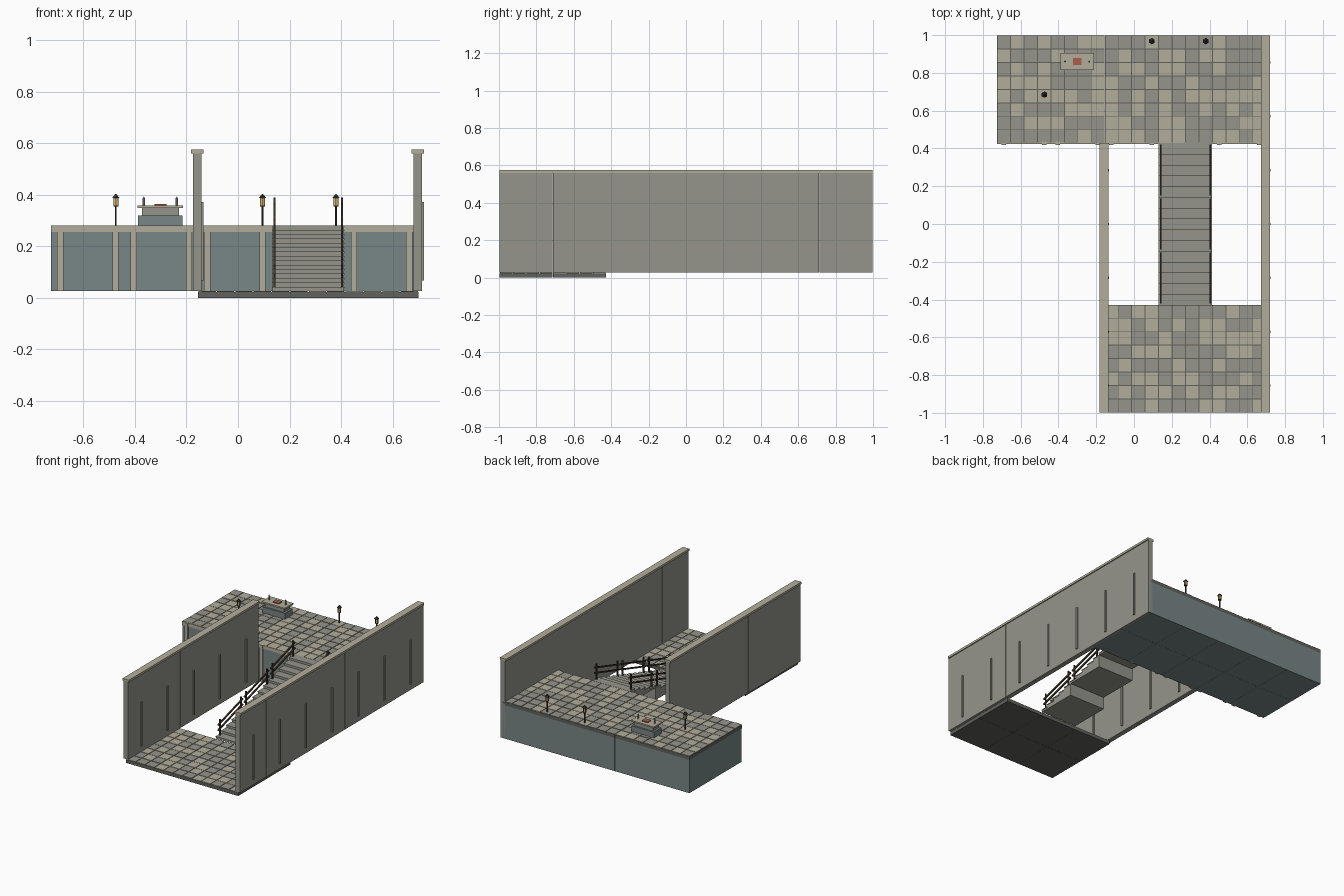
import bpy, bmesh, math, random
from mathutils import Matrix, Vector

if "Cube" in bpy.data.objects:
    bpy.data.objects.remove(bpy.data.objects["Cube"])

random.seed(4)
M = 0.285                     # module size
X0, Y0 = -0.725, -0.9975      # module grid origin
FLOOR, RISE = 0.026, 0.085    # lower floor top, rise of one stair module
TOP = FLOOR + 3 * RISE        # upper terrace top


def mat(name, r, g, b):
    m = bpy.data.materials.new(name)
    m.diffuse_color = (r, g, b, 1)
    m.use_nodes = True
    m.node_tree.nodes["Principled BSDF"].inputs["Base Color"].default_value = m.diffuse_color
    return m


STONE = mat("grey_stone", 0.30, 0.30, 0.26)
TAN = mat("tan_stone", 0.45, 0.42, 0.33)
BLUE = mat("blue_grey_stone", 0.19, 0.24, 0.24)
GROUT = mat("dark_grout", 0.12, 0.12, 0.11)
WOOD = mat("dark_wood", 0.06, 0.04, 0.025)
IRON = mat("dark_iron", 0.03, 0.03, 0.03)
GLOW = mat("warm_glow", 0.75, 0.50, 0.16)
RED = mat("red_cloth", 0.40, 0.11, 0.08)
WAX = mat("candle_wax", 0.35, 0.32, 0.26)


class Part:
    """Collects simple solids into one named mesh object."""

    def __init__(self, name, material):
        self.name, self.material, self.bm = name, material, bmesh.new()

    def box(self, x0, x1, y0, y1, z0, z1):
        c = Matrix.Translation(((x0 + x1) / 2, (y0 + y1) / 2, (z0 + z1) / 2))
        s = Matrix.Diagonal((x1 - x0, y1 - y0, z1 - z0, 1))
        bmesh.ops.create_cube(self.bm, size=1, matrix=c @ s)

    def cbox(self, x, y, w, d, z0, z1):
        self.box(x - w / 2, x + w / 2, y - d / 2, y + d / 2, z0, z1)

    def cone(self, x, y, z0, z1, r0, r1, n=6):
        bmesh.ops.create_cone(self.bm, cap_ends=True, segments=n, radius1=r0, radius2=r1,
                              depth=z1 - z0, matrix=Matrix.Translation((x, y, (z0 + z1) / 2)))

    def beam(self, a, b, w):
        a, b = Vector(a), Vector(b)
        d = b - a
        m = Matrix.Translation((a + b) / 2) @ d.to_track_quat('Z', 'X').to_matrix().to_4x4()
        bmesh.ops.create_cube(self.bm, size=1, matrix=m @ Matrix.Diagonal((w, w, d.length, 1)))

    def done(self):
        me = bpy.data.meshes.new(self.name)
        self.bm.to_mesh(me)
        self.bm.free()
        me.materials.append(self.material)
        bpy.context.collection.objects.link(bpy.data.objects.new(self.name, me))


def cell(i, j):
    return X0 + i * M, Y0 + j * M


# Paving: 4 x 4 tiles per module in two tones
grey_tiles, tan_tiles = Part("grey_paving", STONE), Part("tan_paving", TAN)


def pave(x, y, z):
    t = M / 4
    for a in range(4):
        for b in range(4):
            part = random.choice((grey_tiles, tan_tiles))
            part.cbox(x + (a + .5) * t, y + (b + .5) * t, t * .94, t * .94,
                      z - .006, z - random.choice((0, .001)))


# Lower court floor
court = Part("lower_floor_slab", GROUT)
for i in range(2, 5):
    for j in range(2):
        x, y = cell(i, j)
        court.box(x + .0005, x + M - .0005, y + .0005, y + M - .0005, 0, FLOOR - .004)
        pave(x, y, FLOOR)
court.done()

# Upper terrace: blocks, edge slab, front trim and pilasters
blocks, slab = Part("terrace_blocks", BLUE), Part("terrace_slab", GROUT)
trim, pilasters = Part("terrace_front_trim", TAN), Part("terrace_pilasters", TAN)
for i in range(5):
    for j in (5, 6):
        x, y = cell(i, j)
        blocks.box(x + .0005, x + M - .0005, y + .0005, y + M - .0005, FLOOR, TOP - .026)
        slab.box(x + .0005, x + M - .0005, y + .0005, y + M - .0005, TOP - .026, TOP - .004)
        pave(x, y, TOP)
    x, y = cell(i, 5)
    trim.box(x + .0005, x + M - .0005, y - .003, y + .004, TOP - .025, TOP - .001)
    for s in (-1, 1):
        pilasters.cbox(x + M / 2 + s * .107, y, .024, .016, FLOOR, TOP - .001)
for p in (blocks, slab, trim, pilasters, grey_tiles, tan_tiles):
    p.done()

# Side walls with coping and a narrow rib on the +x face of each panel
for name, i, count in (("left", 2, 5), ("right", 5, 7)):
    wall, cap = Part(name + "_wall", STONE), Part(name + "_wall_coping", TAN)
    ribs = Part(name + "_wall_ribs", STONE)
    for j in range(count):
        x, y = cell(i, j)
        x -= .003
        wall.box(x - .017, x + .017, y + .0005, y + M - .0005, FLOOR, .56)
        cap.box(x - .024, x + .024, y, y + M, .56, .575)
        ribs.box(x + .016, x + .025, y + M / 2 - .006, y + M / 2 + .006, .067, .371)
    for p in (wall, cap, ribs):
        p.done()

# Stairs: three modules of five steps, each module with its own flat base
steps, treads = Part("stair_steps", STONE), Part("stair_treads", STONE)
rails = Part("stair_railings", WOOD)
N = 5
run, rise = M / N, RISE / N
for k in range(3):
    x, y = cell(3, 2 + k)
    base = FLOOR + k * RISE
    for s in range(N):
        ys, z = y + s * run, base + (s + 1) * rise
        steps.box(x + .003, x + M - .003, ys, ys + run, base, z - .005)
        treads.box(x + .001, x + M - .001, ys - .003, ys + run, z - .005, z)
    # Railing posts and two sloping rails on each side
    for side in (-1, 1):
        px = x + M / 2 + side * .131
        ends = [(y + (s + .5) * run, base + (s + 1) * rise) for s in (0, N - 1)]
        for py, pz in ends:
            rails.cbox(px, py, .009, .009, pz - .002, pz + .108)
        (ya, za), (yb, zb) = ends
        slope = (zb - za) / (yb - ya)
        e = .02
        for h in (.045, .082):
            rails.beam((px, ya - e, za + h - e * slope), (px, yb + e, zb + h + e * slope), .009)
for p in (steps, treads, rails):
    p.done()

# Lamp posts
for n, (x, y) in enumerate(((-.474, .685), (.095, .968), (.38, .968))):
    post = Part(f"lamp_post_{n}", WOOD)
    post.cone(x, y, TOP - .004, TOP + .075, .004, .004)
    post.done()
    frame = Part(f"lamp_frame_{n}", IRON)
    frame.cone(x, y, TOP + .073, TOP + .078, .011, .011)
    frame.cone(x, y, TOP + .106, TOP + .121, .017, .003)
    for a in range(6):
        t = a * math.pi / 3
        frame.cbox(x + .010 * math.sin(t), y + .010 * math.cos(t), .002, .002, TOP + .077, TOP + .107)
    frame.done()
    glass = Part(f"lamp_glass_{n}", GLOW)
    glass.cone(x, y, TOP + .077, TOP + .107, .009, .009)
    glass.done()

# Stone altar with cloth and candles
ax, ay = -.301, .86
for name, m, w, d, z0, z1 in (("altar_base", BLUE, .172, .086, TOP - .003, .320),
                              ("altar_body", STONE, .143, .066, .320, .348),
                              ("altar_top", TAN, .177, .092, .348, .358),
                              ("altar_cloth", RED, .046, .037, .358, .364)):
    p = Part(name, m)
    p.cbox(ax, ay, w, d, z0, z1)
    p.done()
candles = Part("altar_candles", WAX)
for s in (-1, 1):
    candles.cone(ax + s * .064, ay, .357, .388, .005, .005, 8)
    candles.cone(ax + s * .064, ay, .388, .395, .003, 0, 8)
candles.done()
